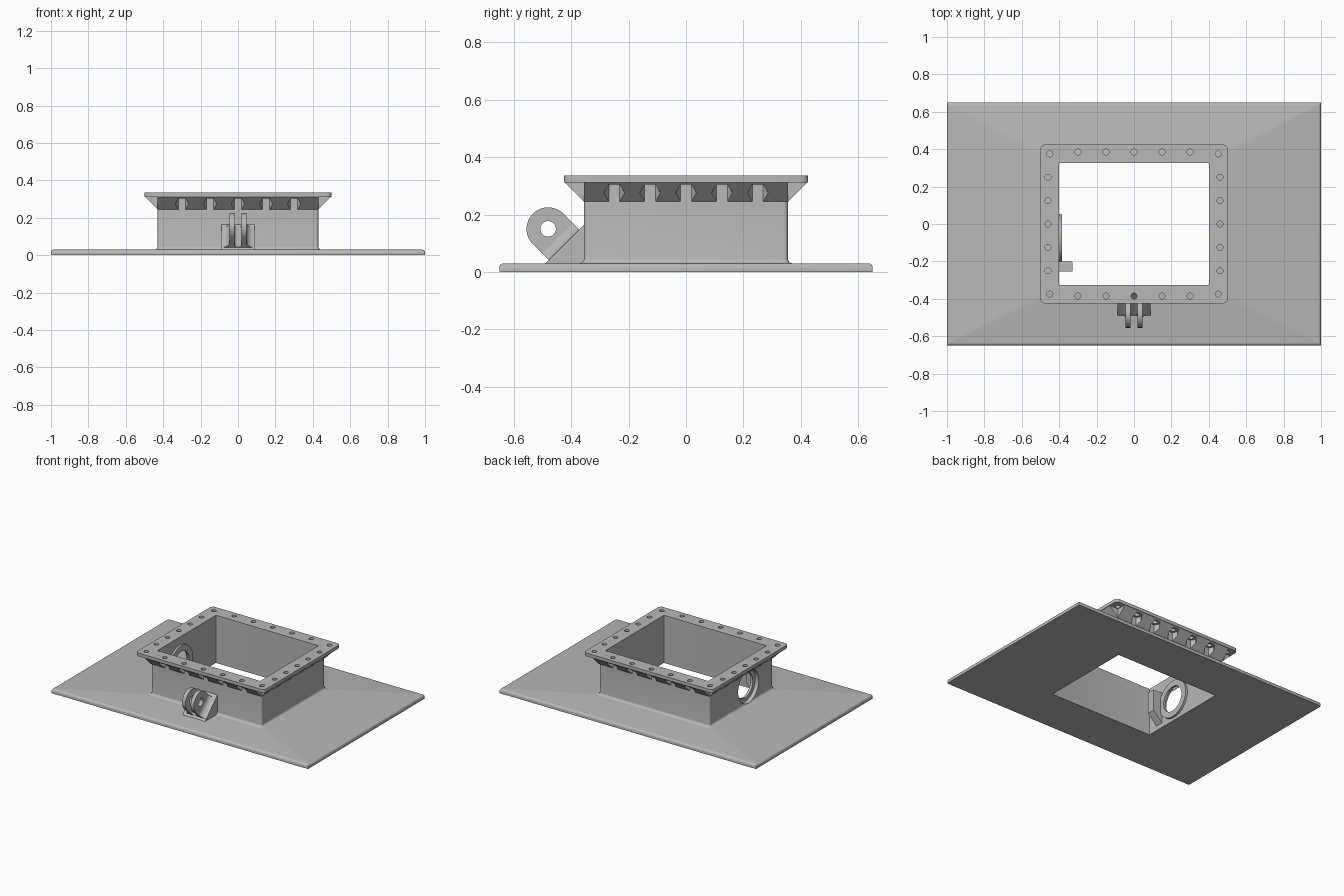
import bpy, bmesh
from math import sin, cos, pi, radians
from mathutils import Vector, Matrix

if "Cube" in bpy.data.objects:
    bpy.data.objects.remove(bpy.data.objects["Cube"])

grey = bpy.data.materials.new("plain grey")
grey.use_nodes = True
GREY = (0.48, 0.48, 0.48, 1)
grey.diffuse_color = GREY
grey.node_tree.nodes["Principled BSDF"].inputs["Base Color"].default_value = GREY


def finish(name, bm):
    bmesh.ops.recalc_face_normals(bm, faces=bm.faces)
    me = bpy.data.meshes.new(name)
    bm.to_mesh(me)
    bm.free()
    me.materials.append(grey)
    ob = bpy.data.objects.new(name, me)
    bpy.context.collection.objects.link(ob)
    return ob


def activate(ob):
    bpy.ops.object.select_all(action='DESELECT')
    ob.select_set(True)
    bpy.context.view_layer.objects.active = ob


def cut(ob, cutter):
    """Subtract the cutter and throw it away."""
    cutter.hide_render = True
    activate(ob)
    mod = ob.modifiers.new("cut", 'BOOLEAN')
    mod.object, mod.operation, mod.solver = cutter, 'DIFFERENCE', 'EXACT'
    bpy.ops.object.modifier_apply(modifier=mod.name)
    bpy.data.objects.remove(cutter)


def smooth(ob):
    activate(ob)
    bpy.ops.object.shade_smooth_by_angle(angle=radians(30))


def prism(bm, points, offset):
    """Extrude a closed outline of 3D points by an offset."""
    face = bm.faces.new([bm.verts.new(p) for p in points])
    ext = bmesh.ops.extrude_face_region(bm, geom=[face])
    bmesh.ops.translate(bm, vec=offset,
                        verts=[v for v in ext["geom"] if isinstance(v, bmesh.types.BMVert)])


def column(bm, x, y, r, z0, z1, sides, turn=0):
    pts = [(x + r * cos(turn + 2 * pi * i / sides),
            y + r * sin(turn + 2 * pi * i / sides), z0) for i in range(sides)]
    prism(bm, pts, (0, 0, z1 - z0))


def disc(bm, x0, x1, y, z, r, sides=48):
    pts = [(x0, y + r * cos(2 * pi * i / sides), z + r * sin(2 * pi * i / sides))
           for i in range(sides)]
    prism(bm, pts, (x1 - x0, 0, 0))


def rounded_ring(bm, hx, hy, r, z, segs=6):
    ring = []
    for k, (sx, sy) in enumerate([(1, 1), (-1, 1), (-1, -1), (1, -1)]):
        for i in range(segs + 1):
            a = pi / 2 * (k + i / segs)
            ring.append(bm.verts.new((sx * (hx - r) + r * cos(a),
                                      sy * (hy - r) + r * sin(a), z)))
    return ring


# Main body: base plate, filleted wall, top flange and straight inner opening
WX, WY, FX, FY = 0.43, 0.355, 0.5, 0.425
F_LOW, TOP, P_TOP, FIL = 0.312, 0.335, 0.03, 0.016
levels = [(1, 0.65, 0.004, 0)]
for i in range(5):
    a = pi / 2 * i / 4
    d = 0.016 * (1 - cos(a))
    levels.append((1 - d, 0.65 - d, 0.004, 0.014 + 0.016 * sin(a)))
for i in range(5):
    a = pi / 2 * i / 4
    d = FIL * (1 - sin(a))
    levels.append((WX + d, WY + d, 0.015 + d, P_TOP + FIL * (1 - cos(a))))
levels += [(WX, WY, 0.015, F_LOW), (FX, FY, 0.025, F_LOW), (FX, FY, 0.025, TOP),
           (0.4, 0.325, 0.002, TOP), (0.4, 0.325, 0.002, 0)]
bm = bmesh.new()
rings = [rounded_ring(bm, *lv) for lv in levels]
for lo, hi in zip(rings, rings[1:] + rings[:1]):
    n = len(lo)
    for i in range(n):
        bm.faces.new((lo[i], lo[(i + 1) % n], hi[(i + 1) % n], hi[i]))
body = finish("base_and_collar", bm)

# Bolt positions on the flange
long_side = [(0.15 * i, s * 0.385) for i in range(-2, 3) for s in (-1, 1)]
short_side = [(s * 0.46, 0.125 * i) for i in range(-2, 3) for s in (-1, 1)]
corners = [(sx * 0.45, sy * 0.375) for sx in (-1, 1) for sy in (-1, 1)]


def bolt_cutter():
    b = bmesh.new()
    for x, y in long_side + short_side + corners:
        column(b, x, y, 0.016, 0.2, 0.4, 20)
    return finish("bolt_hole_cutter", b)


cut(body, bolt_cutter())

# Round port through the wall on the right side
PY, PZ = -0.08, 0.15
bm = bmesh.new()
disc(bm, -0.5, -0.39, PY, PZ, 0.115)
cut(body, finish("port_cutter", bm))
smooth(body)

# Sloped supports under the flange, with hexagonal nut pockets
bm = bmesh.new()
LOW = 0.245
for s in (-1, 1):
    prism(bm, [(-WX, s * (WY - 0.004), LOW), (-WX, s * (WY - 0.004), F_LOW + 0.002),
               (-WX, s * (FY - 0.001), F_LOW + 0.002), (-WX, s * WY, LOW)], (2 * WX, 0, 0))
    prism(bm, [(s * (WX - 0.004), -WY, LOW), (s * (WX - 0.004), -WY, F_LOW + 0.002),
               (s * (FX - 0.001), -WY, F_LOW + 0.002), (s * WX, -WY, LOW)], (0, 2 * WY, 0))
supports = finish("flange_supports", bm)
bm = bmesh.new()
for x, y in long_side:
    column(bm, x, y, 0.036, 0.2, 0.304, 6)
for x, y in short_side:
    column(bm, x, y, 0.036, 0.2, 0.304, 6, pi / 2)
cut(supports, finish("nut_cutter", bm))
cut(supports, bolt_cutter())

# Port ring on the inner wall
bm = bmesh.new()
disc(bm, -0.402, -0.385, PY, PZ, 0.13)
port_ring = finish("port_ring", bm)
bm = bmesh.new()
disc(bm, -0.5, -0.3, PY, PZ, 0.088)
cut(port_ring, finish("ring_cutter", bm))
smooth(port_ring)

# Stop block beside the ring, tapering into the wall at its foot
bm = bmesh.new()
prism(bm, [(-0.402, -0.255, 0.03), (-0.402, -0.255, 0.25), (-0.33, -0.255, 0.25),
           (-0.33, -0.255, 0.1)], (0, 0.055, 0))
finish("stop_block", bm)

# Hinge wedge against the front wall
bm = bmesh.new()
prism(bm, [(-0.088, -0.35, 0.025), (-0.088, -0.495, 0.025), (-0.088, -0.35, 0.17)],
      (0.176, 0, 0))
finish("hinge_wedge", bm)

# Flared foot on the wedge that blends into both lugs
out = Vector((0, -1, 1)).normalized()
along = Vector((0, 1, 1)).normalized()
side = Vector((1, 0, 0))
LY, LZ, LR, REACH = -0.48, 0.15, 0.075, 0.078
origin = Vector((0, LY, LZ)) - out * REACH - along * LR
section = [(0.085, -0.005)]
section += [(0.085 - 0.04 * sin(a), 0.04 * (1 - cos(a)))
            for a in [pi / 2 * i / 6 for i in range(7)]]
slot = [(0.02 * cos(a), 0.022 - 0.02 * sin(a)) for a in [pi * i / 10 for i in range(11)]]
section += [(0.02, 0.04)] + slot + [(-0.02, 0.04)]
section += [(-x, h) for x, h in reversed(section[:8])]
bm = bmesh.new()
prism(bm, [origin + side * x + out * h for x, h in section], along * (2 * LR))
smooth(finish("hinge_foot", bm))

# Two rounded hinge lugs with a pin hole
bm = bmesh.new()
centre = Vector((0, LY, LZ))
outline = [centre + along * LR * cos(a) + out * LR * sin(a)
           for a in [pi * i / 24 for i in range(25)]]
outline += [centre - along * LR - out * REACH, centre + along * LR - out * REACH]
for x in (-0.046, 0.02):
    prism(bm, [p + side * x for p in outline], side * 0.026)
lugs = finish("hinge_lugs", bm)
bm = bmesh.new()
disc(bm, -0.1, 0.1, LY, LZ, 0.027, 32)
cut(lugs, finish("pin_cutter", bm))
smooth(lugs)
